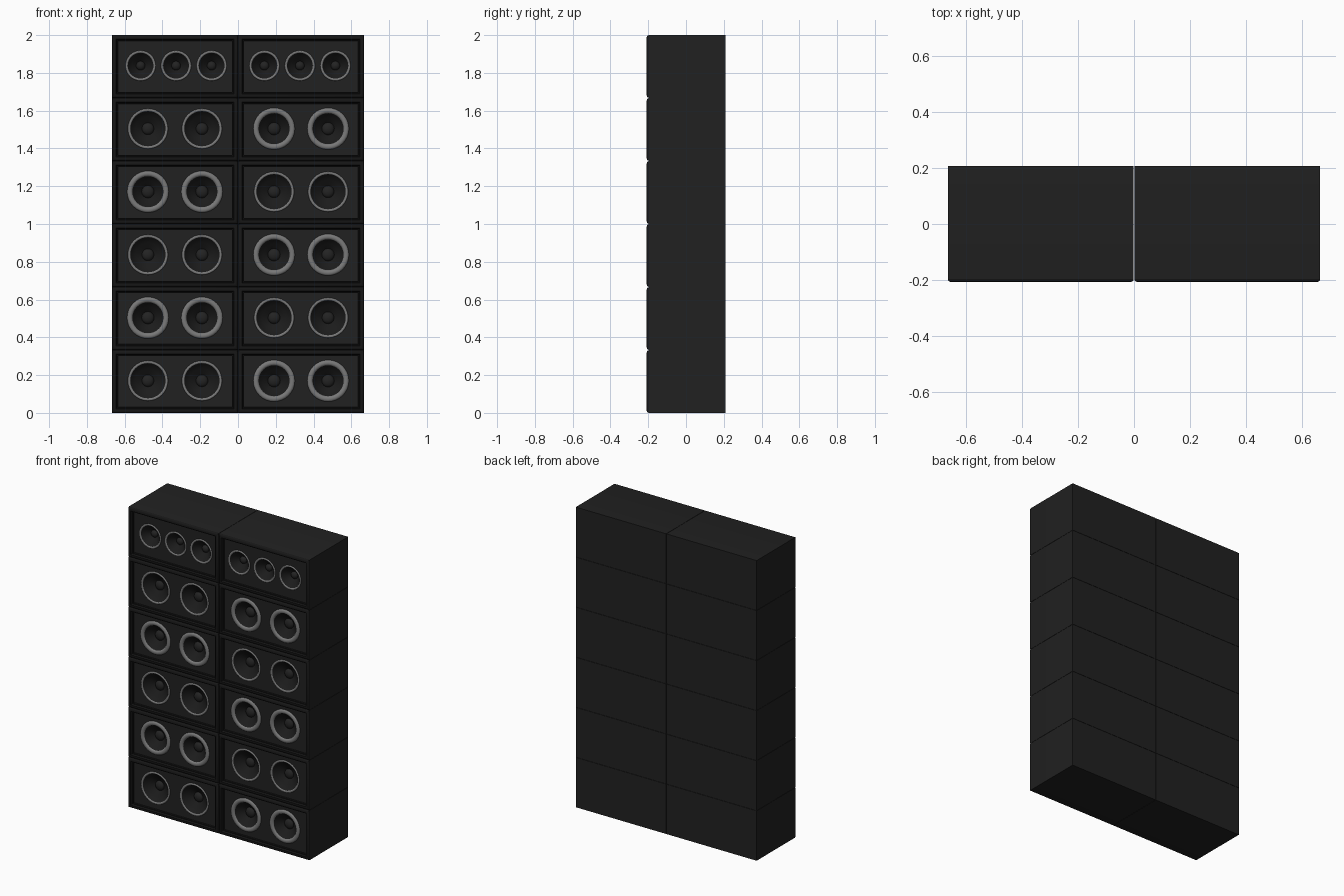
import bpy, bmesh, math
from mathutils import Matrix, Vector

if "Cube" in bpy.data.objects:
    bpy.data.objects.remove(bpy.data.objects["Cube"])


def material(name, v):
    m = bpy.data.materials.new(name)
    m.diffuse_color = (v, v, v, 1)
    m.use_nodes = True
    m.node_tree.nodes["Principled BSDF"].inputs["Base Color"].default_value = m.diffuse_color
    return m


BODY = material("charcoal cabinet", 0.0150)
RIM = material("black rim", 0.0085)
GREY = material("grey ring", 0.19)
CONE = material("dark cone", 0.0115)
CAP = material("dust cap", 0.017)

W, H = 0.6655, 1 / 3 - 0.0015        # cabinet size
FRONT, BACK = -0.208, 0.208
BAFFLE = FRONT + 0.022               # depth of the recessed panel


def finish(bm, name, mats):
    me = bpy.data.meshes.new(name)
    bm.to_mesh(me)
    bm.free()
    for m in mats:
        me.materials.append(m)
    ob = bpy.data.objects.new(name, me)
    bpy.context.collection.objects.link(ob)
    return ob


def activate(ob):
    bpy.ops.object.select_all(action='DESELECT')
    ob.select_set(True)
    bpy.context.view_layer.objects.active = ob


def cabinet(name, cx, cz, drivers):
    bm = bmesh.new()
    bmesh.ops.create_cube(bm, size=1)
    bmesh.ops.scale(bm, vec=(W, BACK - FRONT, H), verts=bm.verts)
    bmesh.ops.translate(bm, vec=(cx, (FRONT + BACK) / 2, cz), verts=bm.verts)
    # rounded front edges
    edges = [e for e in bm.edges if all(v.co.y < 0 for v in e.verts)]
    bmesh.ops.bevel(bm, geom=edges, offset=0.012, segments=3, profile=0.5, affect='EDGES')
    bm.normal_update()
    front = max((f for f in bm.faces if f.normal.y < -0.99), key=lambda f: f.calc_area())
    # flat rim, then a sloped step down to the baffle
    bmesh.ops.inset_region(bm, faces=[front], thickness=0.012)
    bmesh.ops.inset_region(bm, faces=[front], thickness=0.006, depth=-0.012)
    bmesh.ops.inset_region(bm, faces=[front], thickness=0.007)
    bmesh.ops.inset_region(bm, faces=[front], thickness=0.002, depth=-(BAFFLE - FRONT - 0.012))
    bm.normal_update()
    for f in bm.faces:
        if f is not front and f.calc_center_median().y < BAFFLE:
            f.material_index = 1
    ob = finish(bm, name, [BODY, RIM])
    # driver holes
    cb = bmesh.new()
    for x, z, r in drivers:
        bmesh.ops.create_cone(
            cb, cap_ends=True, segments=32, radius1=r, radius2=r, depth=0.16,
            matrix=Matrix.Translation((x, BAFFLE + 0.03, z)) @ Matrix.Rotation(math.pi / 2, 4, 'X'))
    cutter = finish(cb, "hole_cutter", [CONE])
    cutter.hide_render = True
    mod = ob.modifiers.new("holes", 'BOOLEAN')
    mod.operation = 'DIFFERENCE'
    mod.solver = 'EXACT'
    mod.object = cutter
    activate(ob)
    bpy.ops.object.modifier_apply(modifier=mod.name)
    bpy.data.objects.remove(cutter)
    bpy.ops.object.shade_smooth_by_angle(angle=math.radians(35))


def driver(name, x, z, R, ring):
    """Lathed speaker: grey surround roll, cone and dust cap; ring = roll width."""
    ri = R - ring
    prof = [(R + 0.001, 0.002, 0)]
    for i in range(6):                                   # half-round surround
        a = math.pi * i / 5
        prof.append((R - ring / 2 + ring / 2 * math.cos(a), -0.001 - 0.3 * ring * math.sin(a), 0))
    rc = R * 0.30
    prof += [(ri - 0.002, 0.003, 1), (ri * 0.7, 0.022, 1), (rc, 0.045, 1)]   # cone
    for i in range(1, 4):                                # dust cap dome
        a = math.pi / 2 * i / 4
        prof.append((rc * math.cos(a), 0.045 - 0.018 * math.sin(a), 2))
    prof.append((0.0005, 0.027, 2))
    bm = bmesh.new()
    n, rows = 32, []
    for r, y, _ in prof:
        rows.append([bm.verts.new((x + r * math.cos(2 * math.pi * k / n), BAFFLE + y,
                                   z + r * math.sin(2 * math.pi * k / n))) for k in range(n)])
    for i in range(len(prof) - 1):
        for k in range(n):
            j = (k + 1) % n
            f = bm.faces.new((rows[i][k], rows[i][j], rows[i + 1][j], rows[i + 1][k]))
            f.material_index = prof[i + 1][2]
    bm.faces.new(rows[-1]).material_index = 2
    bm.normal_update()
    if bm.faces[-1:][0].normal.y > 0:                    # face the listener
        bmesh.ops.reverse_faces(bm, faces=bm.faces)
    ob = finish(bm, name, [GREY, CONE, CAP])
    activate(ob)
    bpy.ops.object.shade_smooth_by_angle(angle=math.radians(40))


# wall of cabinets: five rows of woofer pairs, one row of three small drivers on top
for row in range(6):
    for col, side in enumerate((-1, 1)):
        cx = side * (1 / 3 + 0.0005)
        cz = H / 2 + row * (2 - H) / 5
        wide = (row + col) % 2 == 1                      # checkerboard of two woofer types
        if row == 5:
            kind, R, ring, offs = "small_driver", 0.080, 0.012, (-0.188, 0, 0.188)
            cx2, dz = cx - side * 0.006, 0.004
        else:
            kind, R, ring = ("wide_ring_woofer", 0.110, 0.028) if wide else ("woofer", 0.106, 0.013)
            offs, cx2, dz = (-0.143, 0.143), cx, 0.004
        spots = [(cx2 + o, cz + dz) for o in offs]
        tag = f"{row + 1}_{'left' if side < 0 else 'right'}"
        cabinet(f"cabinet_{tag}", cx, cz, [(x, z, R - 0.001) for x, z in spots])
        for i, (x, z) in enumerate(spots):
            driver(f"{kind}_{tag}_{i + 1}", x, z, R, ring)
